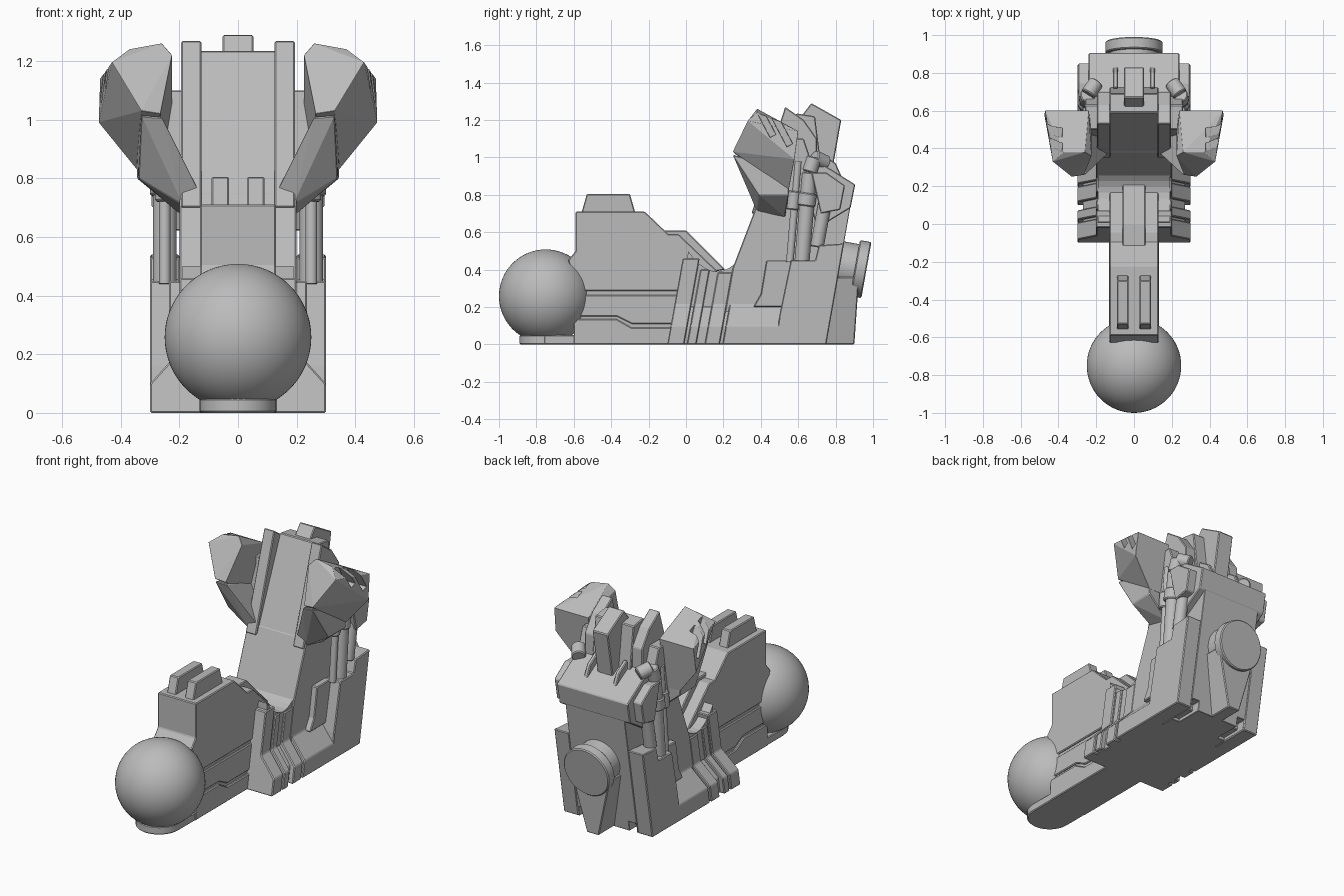
import bpy, bmesh, math
from mathutils import Matrix, Vector

old = bpy.data.objects.get("Cube")
if old:
    bpy.data.objects.remove(old, do_unlink=True)

GREY = (0.5, 0.5, 0.5, 1)
mat = bpy.data.materials.new("plain grey")
mat.use_nodes = True
mat.diffuse_color = GREY
mat.node_tree.nodes["Principled BSDF"].inputs["Base Color"].default_value = GREY


def finish(name, bm, mirror=False, bevel=0.005, cutters=(), smooth=False):
    bmesh.ops.recalc_face_normals(bm, faces=bm.faces[:])
    me = bpy.data.meshes.new(name)
    bm.to_mesh(me)
    bm.free()
    ob = bpy.data.objects.new(name, me)
    bpy.context.scene.collection.objects.link(ob)
    me.materials.append(mat)
    for c in cutters:
        m = ob.modifiers.new("cut", "BOOLEAN")
        m.operation, m.object, m.solver = "DIFFERENCE", c, "EXACT"
    if bevel:
        m = ob.modifiers.new("bevel", "BEVEL")
        m.width, m.segments, m.limit_method = bevel, 1, "ANGLE"
    if mirror:
        ob.modifiers.new("mirror", "MIRROR")
    if smooth:
        bpy.ops.object.select_all(action="DESELECT")
        ob.select_set(True)
        bpy.context.view_layer.objects.active = ob
        bpy.ops.object.shade_smooth_by_angle(angle=math.radians(35))
    return ob


def extrude(points, offset):
    bm = bmesh.new()
    f = bm.faces.new([bm.verts.new(p) for p in points])
    r = bmesh.ops.extrude_face_region(bm, geom=[f], use_keep_orig=True)
    bmesh.ops.translate(bm, vec=offset, verts=[v for v in r["geom"] if isinstance(v, bmesh.types.BMVert)])
    return bm


def prism(name, side, x0, x1=None, **kw):
    """Side profile (y, z) extruded across x; one width means centred."""
    a, b = (-x0, x0) if x1 is None else (x0, x1)
    return finish(name, extrude([(a, y, z) for y, z in side], (b - a, 0, 0)), mirror=x1 is not None, **kw)


def rib(name, y0, y1, top, inset=0.0):
    """Flared cross-section extruded along y, leaning back with height."""
    half = [(0.3, 0), (0.3, 0.1), (0.2, 0.21), (0.2, top)]
    half = [(x - inset, z) for x, z in half]
    ring = half + [(-x, z) for x, z in reversed(half)]
    return finish(name, extrude([(x, y0 + 0.18 * z, z) for x, z in ring], (0, y1 - y0, 0)))


def hull(name, points, **kw):
    bm = bmesh.new()
    for p in points:
        bm.verts.new(p)
    r = bmesh.ops.convex_hull(bm, input=bm.verts[:])
    loose = [v for v in bm.verts if not v.link_faces]
    bmesh.ops.delete(bm, geom=loose, context="VERTS")
    bmesh.ops.dissolve_limit(bm, angle_limit=0.09, verts=bm.verts[:], edges=bm.edges[:])
    return finish(name, bm, **kw)


def cutter(name, size, centre, tilt=0):
    bm = bmesh.new()
    bmesh.ops.create_cube(bm, size=1, matrix=Matrix.Translation(centre)
                          @ Matrix.Rotation(tilt, 4, "X") @ Matrix.Diagonal((*size, 1)))
    ob = finish(name, bm, bevel=0)
    ob.hide_render = ob.hide_viewport = True
    return ob


def rod(name, a, b, radius, mirror=False, bevel=0.006):
    a, b = Vector(a), Vector(b)
    bm = bmesh.new()
    turn = (b - a).to_track_quat("Z", "Y").to_matrix().to_4x4()
    bmesh.ops.create_cone(bm, cap_ends=True, segments=40, radius1=radius, radius2=radius,
                          depth=(b - a).length, matrix=Matrix.Translation((a + b) / 2) @ turn)
    return finish(name, bm, mirror=mirror, bevel=bevel, smooth=True)


# Front ball and its rounded foot
bm = bmesh.new()
bmesh.ops.create_uvsphere(bm, u_segments=64, v_segments=32, radius=0.25,
                          matrix=Matrix.Translation((0, -0.75, 0.258)))
finish("front_ball", bm, bevel=0, smooth=True)
rod("ball_foot", (0, -0.76, 0), (0, -0.76, 0.05), 0.13)
prism("front_base", [(-0.76, 0), (-0.76, 0.05), (0.1, 0.05), (0.1, 0)], 0.13)

# Front housing: core, with side panels separated by grooves
prism("housing_core", [(-0.58, 0), (-0.58, 0.7), (-0.22, 0.7), (0.05, 0.45), (0.05, 0)], 0.12)
prism("housing_upper", [(-0.63, 0.45), (-0.59, 0.5), (-0.59, 0.71), (-0.22, 0.71),
                        (0, 0.5), (0, 0.285), (-0.58, 0.285)], 0.13)
prism("housing_middle", [(-0.59, 0.15), (-0.59, 0.265), (0, 0.265), (0, 0.11),
                         (-0.29, 0.11), (-0.37, 0.15)], 0.13)
prism("housing_sill", [(-0.6, 0), (-0.6, 0.135), (-0.37, 0.135), (-0.29, 0.09), (0, 0.09), (0, 0)], 0.133)
prism("top_ridge", [(-0.56, 0.7), (-0.53, 0.805), (-0.3, 0.805), (-0.27, 0.7)], 0.03, 0.09)

# Saddle
prism("saddle_bridge", [(-0.12, 0.5), (-0.12, 0.59), (-0.04, 0.59), (0.17, 0.39), (0, 0.35)], 0.13)
prism("saddle_tongue", [(-0.12, 0.55), (-0.12, 0.61), (0, 0.61), (0.21, 0.4), (0.1, 0.38)], 0.06)
seat = [(0.01 + 0.25 * t / 8, 0.39 + 0.11 * (1 - t / 5) ** 2) for t in range(9)]
prism("saddle_seat", [(0, 0.2)] + seat + [(0.26, 0.2)], 0.19, bevel=0)

# Flared ribs and rear skirt
rib("rib_core", -0.06, 0.25, 0.38, inset=0.03)
rib("front_rib", -0.1, -0.01, 0.46)
rib("middle_rib", 0.005, 0.055, 0.4)
rib("rear_rib", 0.1, 0.18, 0.385)
rib("rear_skirt", 0.195, 0.5, 0.25)

# Pillar, rear column and outer blocks
prism("pillar", [(0.18, 0.02), (0.25, 0.41), (0.38, 0.75), (0.6, 0.85), (0.75, 0.93),
                 (0.7, 0.02)], 0.2)
prism("pillar_side_step", [(0.36, 0.2), (0.4, 0.27), (0.43, 0.45), (0.56, 0.45), (0.56, 0.2)], 0.19, 0.235)
slots = [cutter("slot_cutter", (0.05, 0.4, 0.12), (s * 0.17, 0.78, 0.0)) for s in (-1, 1)]
prism("rear_column", [(0.45, 0), (0.75, 0), (0.89, 0.8), (0.7, 0.9), (0.5, 0.5)], 0.2, cutters=slots)
prism("outer_block", [(0.48, 0), (0.75, 0), (0.845, 0.54), (0.71, 0.53), (0.69, 0.45),
                      (0.56, 0.45), (0.5, 0.16)], 0.2, 0.3)
prism("rear_cap", [(0.62, 0.92), (0.7, 0.98), (0.77, 0.94), (0.905, 0.855), (0.88, 0.73), (0.7, 0.62)], 0.24)
prism("cap_wing", [(0.67, 0.92), (0.75, 0.92), (0.85, 0.85), (0.825, 0.72), (0.72, 0.7)], 0.2, 0.295)
prism("cap_fin", [(0.7, 0.9), (0.72, 1.02), (0.8, 0.97), (0.84, 0.88)], 0.085, 0.11)

# Backrest: panel, side rails and spine
prism("back_panel", [(0.37, 0.72), (0.59, 1.235), (0.69, 1.22), (0.73, 0.9), (0.6, 0.7)], 0.13)
prism("back_rail", [(0.35, 0.7), (0.53, 1.27), (0.63, 1.2), (0.7, 1.1), (0.7, 0.9), (0.5, 0.7)], 0.125, 0.195)
prism("back_spine", [(0.6, 1.2), (0.67, 1.29), (0.83, 1.2), (0.78, 0.92), (0.65, 0.9)], 0.052)
prism("shoulder_link", [(0.45, 0.75), (0.5, 1.1), (0.63, 1.1), (0.68, 0.95), (0.6, 0.75)], 0.18, 0.26)

# Flared arms with notches on the outer face
notches = [cutter("notch_cutter", (0.14, 0.035, 0.17), (0.45, y, z), math.radians(28))
           for y, z in ((0.425, 1.19), (0.515, 1.14))]
hull("arm_head", [(0.33, 0.25, 1.03), (0.265, 0.26, 1.02), (0.26, 0.38, 1.26), (0.37, 0.38, 1.24),
                  (0.43, 0.33, 1.195), (0.47, 0.6, 1.14), (0.475, 0.58, 0.99), (0.345, 0.55, 0.83),
                  (0.25, 0.55, 0.83), (0.225, 0.36, 1.22), (0.225, 0.5, 1.05), (0.24, 0.6, 1.14)],
     mirror=True, cutters=notches)
hull("arm_strut", [(0.13, 0.38, 0.75), (0.19, 0.38, 0.71), (0.2, 0.53, 0.68), (0.13, 0.53, 0.7),
                   (0.34, 0.39, 0.8), (0.345, 0.55, 0.8), (0.26, 0.34, 0.86), (0.26, 0.26, 1.01),
                   (0.33, 0.25, 1.015), (0.345, 0.55, 0.93), (0.25, 0.55, 0.93)], mirror=True)

# Side pipes with collars and a bent top
path = [(0.25, 0.62, 0.44), (0.25, 0.66, 0.92), (0.245, 0.685, 1.0), (0.2, 0.75, 0.97)]
for i in range(3):
    rod("main_pipe", path[i], path[i + 1], 0.04, mirror=True)
rod("pipe_collar", (0.25, 0.64, 0.74), (0.25, 0.65, 0.81), 0.05, mirror=True)
rod("thin_pipe", (0.25, 0.555, 0.44), (0.25, 0.6, 0.98), 0.02, mirror=True, bevel=0)
rod("thin_pipe_collar", (0.25, 0.57, 0.72), (0.25, 0.58, 0.82), 0.033, mirror=True)
rod("rear_pipe", (0.25, 0.7, 0.52), (0.25, 0.76, 0.85), 0.036, mirror=True)

# Rear disc and the tapered fin below it
axis = Vector((0, 0.984, -0.176))
hub = Vector((0, 0.81, 0.425))
rod("disc_neck", hub, hub + axis * 0.13, 0.13)
rod("disc_flange", hub + axis * 0.095, hub + axis * 0.157, 0.152)
hull("rear_fin", [(s * x, y, z) for s in (-1, 1) for x, y, z in
                  ((0.04, 0.73, 0), (0.04, 0.9, 0), (0.13, 0.79, 0.36), (0.13, 0.925, 0.36))])
